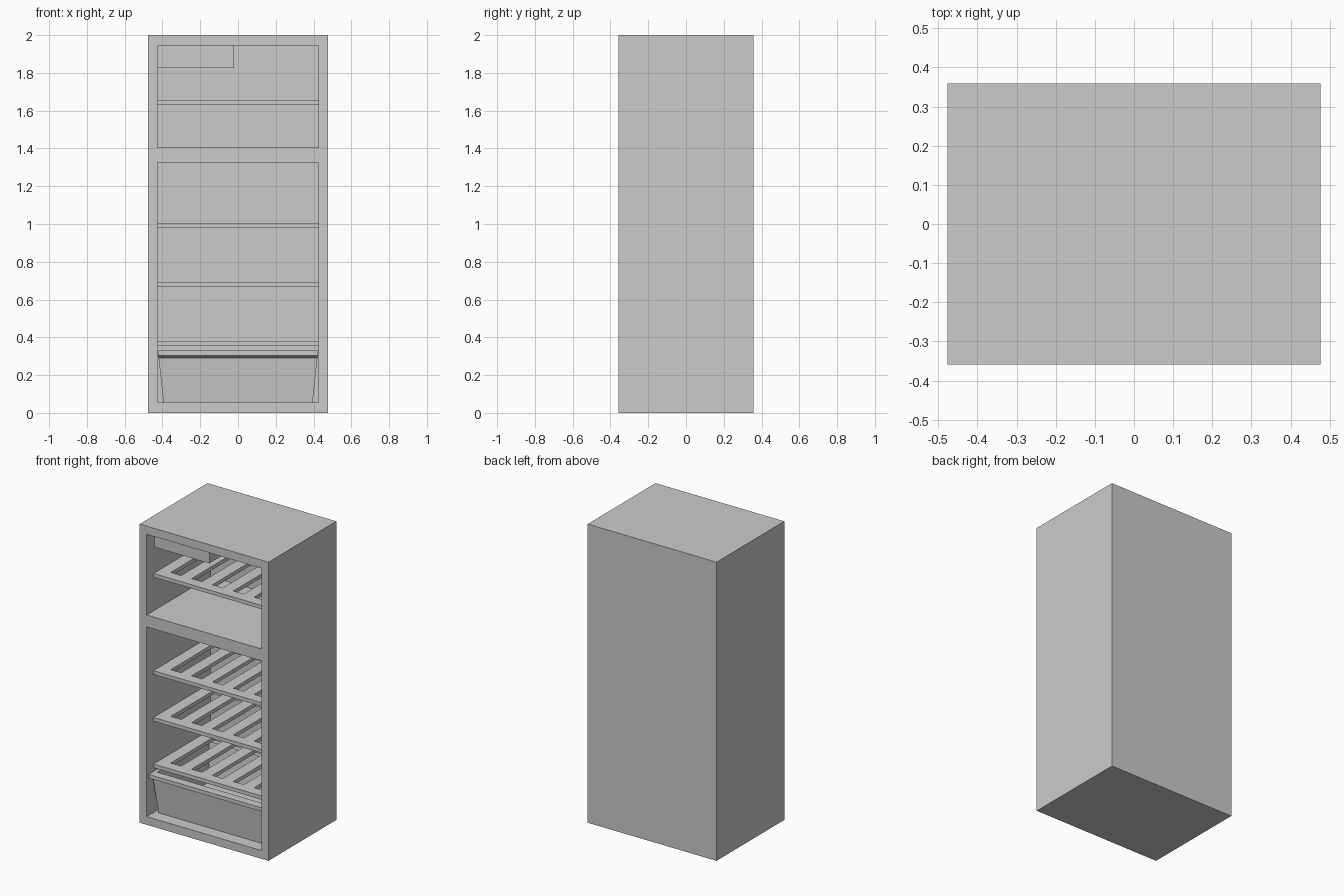
import bpy, bmesh

if "Cube" in bpy.data.objects:
    bpy.data.objects.remove(bpy.data.objects["Cube"])

W, D = 0.477, 0.3585          # cabinet half width and half depth
IN = 0.425                    # inner half width
BACK = 0.316                  # inner back wall


def finish(name, bm):
    bmesh.ops.recalc_face_normals(bm, faces=bm.faces)
    me = bpy.data.meshes.new(name)
    bm.to_mesh(me)
    bm.free()
    ob = bpy.data.objects.new(name, me)
    bpy.context.collection.objects.link(ob)
    return ob


def box(name, x0, x1, y0, y1, z0, z1):
    bm = bmesh.new()
    bmesh.ops.create_cube(bm, size=1)
    for v in bm.verts:
        v.co.x = x1 if v.co.x > 0 else x0
        v.co.y = y1 if v.co.y > 0 else y0
        v.co.z = z1 if v.co.z > 0 else z0
    return finish(name, bm)


# Cabinet with two compartments cut out of the front
cabinet = box("cabinet", -W, W, -D, D, 0, 2)
for label, z0, z1 in (("fridge", 0.055, 1.325), ("freezer", 1.405, 1.945)):
    cutter = box(label + "_cutter", -IN, IN, -D - 0.1, BACK, z0, z1)
    cutter.hide_render = True
    mod = cabinet.modifiers.new(label, 'BOOLEAN')
    mod.operation = 'DIFFERENCE'
    mod.solver = 'EXACT'
    mod.object = cutter
    bpy.context.view_layer.objects.active = cabinet
    bpy.ops.object.modifier_apply(modifier=mod.name)
    bpy.data.objects.remove(cutter)


# Slotted shelf: equal bars and slots inside a frame
def shelf(name, z_top, thick=0.025):
    n = 11
    xs = [-IN + 2 * IN * i / n for i in range(n + 1)]
    ys = [-0.287, -0.215, BACK - 0.072, BACK]
    bm = bmesh.new()
    grid = [[bm.verts.new((x, y, z_top)) for y in ys] for x in xs]
    for i in range(n):
        for j in range(3):
            if j == 1 and i % 2 == 1:
                continue
            bm.faces.new((grid[i][j], grid[i + 1][j],
                          grid[i + 1][j + 1], grid[i][j + 1]))
    ret = bmesh.ops.extrude_face_region(bm, geom=bm.faces[:])
    for v in ret["geom"]:
        if isinstance(v, bmesh.types.BMVert):
            v.co.z -= thick
    bmesh.ops.dissolve_limit(bm, angle_limit=0.01, verts=bm.verts[:], edges=bm.edges[:])
    return finish(name, bm)


shelf("freezer_shelf", 1.656)
for i, z in enumerate((1.005, 0.692, 0.38)):
    shelf(f"fridge_shelf_{i + 1}", z)

# Ice compartment hanging from the freezer ceiling
box("ice_compartment", -IN, -0.02, -0.275, BACK, 1.827, 1.945)

# Tapered crisper drawer: rings of (half width, front y, back y, z)
rings = [
    (0.395, -0.275, 0.255, 0.056),
    (0.420, -0.300, 0.280, 0.290),
    (0.424, -0.338, 0.314, 0.305),
    (0.424, -0.338, 0.314, 0.330),
    (0.400, -0.282, 0.262, 0.330),
    (0.377, -0.257, 0.237, 0.075),
]
bm = bmesh.new()
loops = [[bm.verts.new(p) for p in ((-h, f, z), (h, f, z), (h, b, z), (-h, b, z))]
         for h, f, b, z in rings]
for a, b in zip(loops, loops[1:]):
    for k in range(4):
        m = (k + 1) % 4
        bm.faces.new((a[k], a[m], b[m], b[k]))
bm.faces.new(loops[0])
bm.faces.new(loops[-1])
finish("crisper_drawer", bm)
